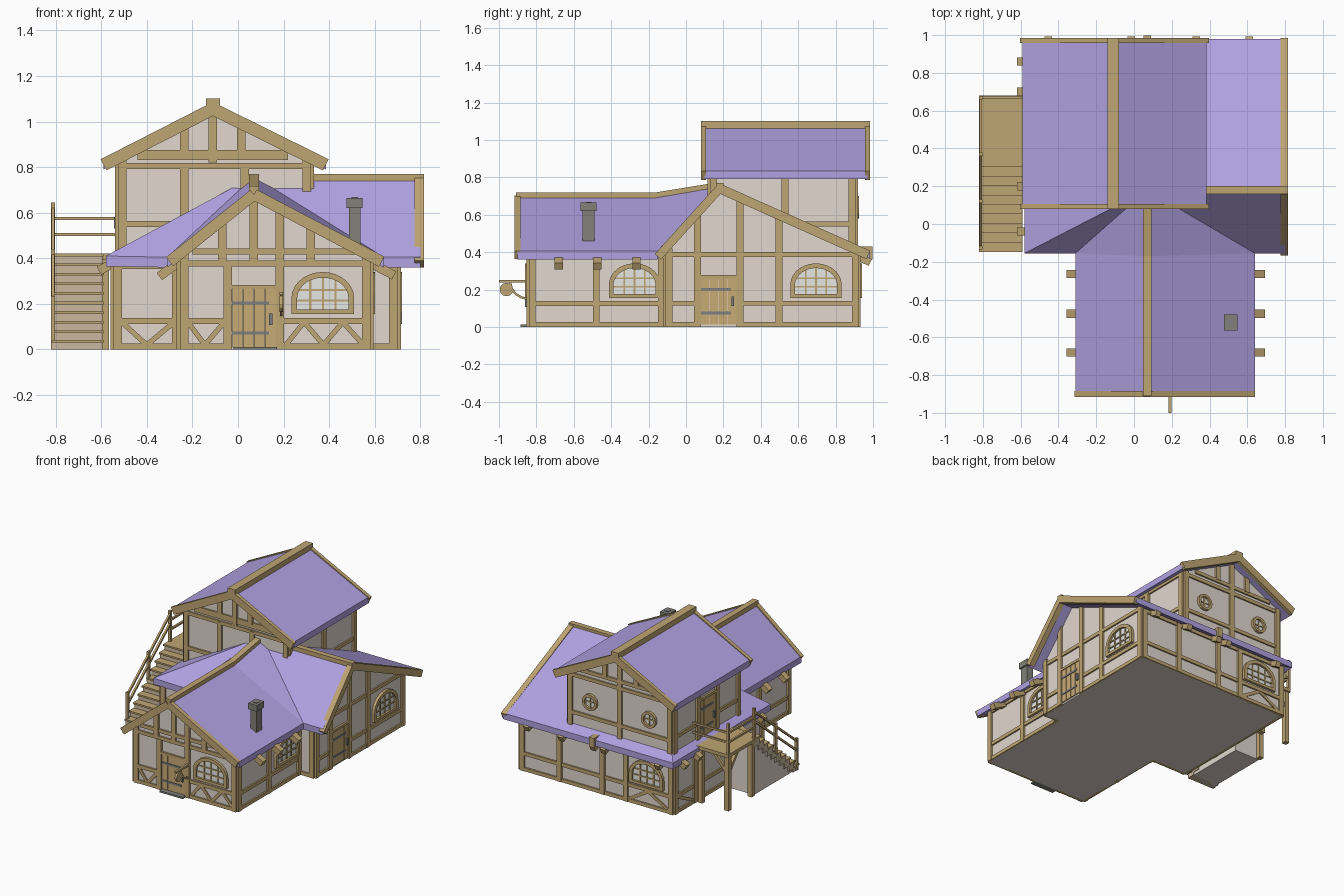
import bpy, bmesh, math
from mathutils import Matrix, Vector

if "Cube" in bpy.data.objects:
    bpy.data.objects.remove(bpy.data.objects["Cube"])

def material(name, r, g, b):
    m = bpy.data.materials.new(name)
    m.diffuse_color = (r, g, b, 1)
    m.use_nodes = True
    m.node_tree.nodes["Principled BSDF"].inputs["Base Color"].default_value = m.diffuse_color
    return m

WOOD = material("timber", .52, .38, .17)
ROOF = material("purple roof", .44, .36, .76)
PLASTER = material("plaster", .76, .68, .62)
DOOR = material("door planks", .58, .41, .18)
RISER = material("pale stair wood", .60, .48, .35)
STONE = material("grey stone", .22, .22, .19)
METAL = material("iron", .20, .21, .22)
GLASS = material("pale glass", .82, .82, .80)

def place(x=0, y=0, turn=0):
    return Matrix.Translation((x, y, 0)) @ Matrix.Rotation(math.radians(turn), 4, 'Z')

def make(name, mat, prisms, M=Matrix()):
    """Each prism is (XZ polygon, y0, y1) in local space."""
    bm = bmesh.new()
    for pts, y0, y1 in prisms:
        a = [bm.verts.new(M @ Vector((x, y0, z))) for x, z in pts]
        b = [bm.verts.new(M @ Vector((x, y1, z))) for x, z in pts]
        bm.faces.new(a)
        bm.faces.new(b[::-1])
        for i in range(len(a)):
            j = (i + 1) % len(a)
            bm.faces.new((a[i], b[i], b[j], a[j]))
    return finish(name, mat, bm)

def finish(name, mat, bm):
    bmesh.ops.recalc_face_normals(bm, faces=bm.faces)
    me = bpy.data.meshes.new(name)
    bm.to_mesh(me)
    bm.free()
    me.materials.append(mat)
    ob = bpy.data.objects.new(name, me)
    bpy.context.collection.objects.link(ob)
    return ob

def rect(x0, z0, x1, z1):
    return [(x0, z0), (x1, z0), (x1, z1), (x0, z1)]

def bar(x0, z0, x1, z1, w=.035):
    dx, dz = x1 - x0, z1 - z0
    k = w / 2 / math.hypot(dx, dz)
    nx, nz = -dz * k, dx * k
    return [(x0 + nx, z0 + nz), (x0 - nx, z0 - nz), (x1 - nx, z1 - nz), (x1 + nx, z1 + nz)]

def box(name, mat, x0, x1, y0, y1, z0, z1):
    return make(name, mat, [(rect(x0, z0, x1, z1), y0, y1)])

def timbers(name, M, posts=(), rails=(), braces=()):
    """posts: (x, z0, z1); rails: (x0, x1, z); braces: (x0, z0, x1, z1)."""
    p = [(bar(x, a, x, b, .037), -.014, .012) for x, a, b in posts]
    p += [(bar(a, z, b, z, .026), -.011, .01) for a, b, z in rails]
    p += [(bar(*b, .022), -.008, .01) for b in braces]
    make(name, WOOD, p, M)

def arch_pts(cx, z0, w, h, spring, n=14):
    top = [(cx + w / 2 * math.cos(math.pi * i / n),
            z0 + spring + (h - spring) * math.sin(math.pi * i / n)) for i in range(n + 1)]
    return [(cx + w / 2, z0)] + top + [(cx - w / 2, z0)]

def arch_window(name, M, cx, z0=.155, w=.275, h=.185):
    out, inn = arch_pts(cx, z0, w, h, .07), arch_pts(cx, z0 + .02, w - .05, h - .045, .05)
    n = len(out)
    frame = [([out[i], out[(i + 1) % n], inn[(i + 1) % n], inn[i]], -.02, .005) for i in range(n)]
    for k in (-.055, 0, .055):
        frame.append((bar(cx + k, z0 + .01, cx + k, z0 + (.155 if k else .165), .009), -.01, 0))
    for z in (.06, .105):
        frame.append((bar(cx - w * .43, z0 + z, cx + w * .43, z0 + z, .009), -.01, 0))
    make(name + "_frame", WOOD, frame, M)
    make(name + "_pane", GLASS, [(inn, -.004, .002)], M)

def round_window(name, M, cx, cz, r=.06, n=12):
    c = lambda q: [(cx + q * math.cos(2 * math.pi * i / n), cz + q * math.sin(2 * math.pi * i / n)) for i in range(n)]
    o, q = c(r), c(r * .68)
    frame = [([o[i], o[(i + 1) % n], q[(i + 1) % n], q[i]], -.02, .005) for i in range(n)]
    frame += [(bar(cx - r * .7, cz, cx + r * .7, cz, .009), -.01, 0), (bar(cx, cz - r * .7, cx, cz + r * .7, .009), -.01, 0)]
    make(name + "_frame", WOOD, frame, M)
    make(name + "_pane", GLASS, [(q, -.004, .002)], M)

def door(name, M, x0, x1, z0, z1):
    w = (x1 - x0) / 4
    make(name + "_planks", DOOR, [(rect(x0 + i * w + .001, z0, x0 + (i + 1) * w - .001, z1), -.008, .005) for i in range(4)], M)
    make(name + "_lintel", WOOD, [(rect(x0 - .01, z1 - .005, x1 + .01, z1 + .013), -.014, .005)], M)
    hinges = [(rect(x0, z0 + f * (z1 - z0), x1 - .03, z0 + f * (z1 - z0) + .014), -.012, 0) for f in (.22, .72)]
    make(name + "_ironwork", METAL, hinges + [(rect(x1 - .028, z0 + .1, x1 - .014, z0 + .15), -.02, 0)], M)

def sheet_roof(name, verts, faces, drop=.045):
    """Roof planes thickened straight down."""
    bm = bmesh.new()
    v = [bm.verts.new(p) for p in verts]
    f = [bm.faces.new([v[i] for i in q]) for q in faces]
    new = bmesh.ops.extrude_face_region(bm, geom=f, use_keep_orig=True)["geom"]
    for e in new:
        if isinstance(e, bmesh.types.BMVert):
            e.co.z -= drop
    finish(name, ROOF, bm)

FRONT, LEFTFRONT, BACK = place(0, -.84), place(0, -.11), place(0, .92, 180)
WING_R, WING_L = place(.58, 0, 90), place(-.255, 0, -90)
MAIN_R, MAIN_L = place(.70, 0, 90), place(-.545, 0, -90)
UP_F, UP_B, UP_R, UP_L = place(0, .13), place(0, .905, 180), place(.32, 0, 90), place(-.525, 0, -90)

# Plaster bodies
make("front_wing_walls", PLASTER, [([(-.255, 0), (.58, 0), (.58, .405), (.07, .67), (-.255, .415)], -.84, -.05)])
box("main_walls", PLASTER, -.545, .70, -.11, .92, 0, .385)
make("side_gable_wall", PLASTER, [([(-.11, .01), (.92, .01), (.92, .415), (.18, .73), (-.11, .42)], -.05 - .65, -.25)], place(0, 0, 90))
make("upper_walls", PLASTER, [([(-.525, .37), (.32, .37), (.32, .835), (-.11, 1.045), (-.525, .835)], .13, .905)])

# Lower roof: front wing, right gable and left hip in one sheet
A, R, FR, VR, VL, FL, BL, BR, W0, W1, WL, WR = range(12)
sheet_roof("lower_roof",
           [(.07, .18, .76), (.80, .18, .76), (.80, -.155, .405), (.64, -.155, .405), (-.31, -.155, .405),
            (-.58, -.155, .41), (-.58, .98, .41), (.80, .98, .41), (.07, -.90, .70), (.07, -.17, .70),
            (-.31, -.90, .405), (.64, -.90, .405)],
           [(A, R, FR, VR), (A, VR, W1), (W1, VR, WR, W0), (W0, WL, VL, W1), (W1, VL, A),
            (A, VL, FL), (A, FL, BL), (A, BL, BR, R)])
sheet_roof("upper_roof",
           [(x, y, z) for y in (.10, .97) for x, z in ((-.59, .835), (-.11, 1.075), (.385, .835))],
           [(0, 1, 4, 3), (1, 2, 5, 4)])

# Ridge beams
box("upper_ridge_beam", WOOD, -.14, -.08, .08, .985, 1.05, 1.10)
box("side_ridge_beam", WOOD, .06, .815, .16, .20, .735, .77)
make("wing_ridge_beam", WOOD, [([(-.91, .68), (-.17, .68), (.18, .74), (.18, .775), (-.17, .718), (-.91, .718)], -.092, -.048)], place(0, 0, 90))

# Barge boards
for nm, y0 in (("upper_front", .08), ("upper_back", .958)):
    make(nm + "_barge_boards", WOOD, [(bar(-.11, 1.055, s, .81, .055), y0, y0 + .027) for s in (-.59, .385)])
make("wing_barge_boards", WOOD, [(bar(.07, .68, .63, .385, .05), -.917, -.885), (bar(.07, .68, -.30, .385, .05), -.917, -.885)])
make("side_barge_boards", WOOD, [(bar(.18, .74, -.15, .375, .045), -.815, -.775), (bar(.18, .74, .975, .385, .05), -.815, -.775)], place(0, 0, 90))

# Timber frames, wall by wall
timbers("front_timbers", FRONT,
        [(-.235, 0, .42), (-.045, 0, .37), (.183, 0, .60), (.562, 0, .40), (.07, .39, .66), (-.07, .39, .55), (.32, .39, .53)],
        [(-.25, .575, .378), (-.2, .52, .43), (-.25, -.05, .125), (.19, .575, .125), (-.25, -.04, .013), (.19, .575, .013)],
        [(-.22, .12, -.145, .02), (-.06, .12, -.145, .02), (.21, .02, .29, .12), (.55, .02, .46, .12), (.29, .12, .375, .02), (.46, .12, .375, .02)])
timbers("front_left_timbers", LEFTFRONT, [(-.527, 0, .39), (-.27, 0, .39)], [(-.54, -.26, z) for z in (.013, .125, .365)],
        [(-.51, .12, -.4, .02), (-.28, .12, -.4, .02)])
timbers("front_right_timbers", LEFTFRONT, [(.682, 0, .41)], [(.58, .70, .013), (.58, .70, .38)])
timbers("wing_right_timbers", WING_R, [(-.822, 0, .4), (-.48, 0, .4), (-.13, 0, .4)], [(-.83, -.11, z) for z in (.013, .125, .38)])
timbers("wing_left_timbers", WING_L, [(.822, 0, .4), (.48, 0, .4), (.13, 0, .4)], [(.11, .83, z) for z in (.013, .125, .38)])
timbers("side_timbers", MAIN_R,
        [(-.092, 0, .42), (.062, 0, .61), (.288, 0, .68), (.498, 0, .58), (.905, 0, .41)],
        [(-.1, .91, .387), (.3, .91, .127), (-.1, .06, .127), (-.1, .08, .013), (.28, .91, .013)])
timbers("back_timbers", BACK, [(x, 0, .38) for x in (-.682, -.38, -.03, .16, .527)],
        [(-.69, .53, z) for z in (.013, .127, .37)], [(.18, .02, .34, .115), (.51, .02, .34, .115)])
timbers("left_timbers", MAIN_L, [(x, 0, .38) for x in (-.902, -.68, -.2, .092)],
        [(-.91, .1, z) for z in (.013, .127, .37)], [(-.89, .12, -.69, .02)])
timbers("upper_front_timbers", UP_F,
        [(-.507, .4, .83), (-.235, .4, .81), (.03, .6, .81), (.302, .4, .83), (-.11, .82, 1.04), (-.235, .86, .97), (.015, .86, .97)],
        [(-.52, .315, .805), (-.44, .22, .845), (-.44, .22, .862), (-.52, .315, .55)])
timbers("upper_back_timbers", UP_B,
        [(-.302, .4, .83), (.10, .4, 1.04), (.507, .4, .83), (-.02, .86, .97), (.235, .86, .97)],
        [(-.315, .52, .805), (-.22, .44, .855), (-.315, .52, .53)])
timbers("upper_right_timbers", UP_R, [(.148, .4, .83), (.53, .4, .83), (.888, .4, .83)], [(.13, .9, .81), (.13, .9, .55)])
timbers("upper_left_timbers", UP_L, [(-.148, .4, .83), (-.40, .4, .83), (-.62, .4, .83), (-.888, .4, .83)],
        [(-.9, -.13, .81), (-.9, -.62, .55), (-.40, -.13, .55)])

# Rafter ends under the eaves
make("wing_rafter_ends", WOOD, [(s, y - .022, y + .022) for y in (-.68, -.475, -.265)
     for s in (bar(.57, .385, .685, .325, .04), bar(-.245, .395, -.345, .32, .04))])
make("back_rafter_ends", WOOD, [(bar(.90, .385, .985, .345, .04), -x - .02, -x + .02)
     for x in (-.455, -.015, .07, .33, .61)], place(0, 0, 90))
make("left_rafter_ends", WOOD, [(bar(-.53, .39, -.61, .345, .04), y - .022, y + .022) for y in (-.04, .2, .70, .86)])
box("back_eave_peg", WOOD, .05, .09, .93, .998, .36, .43)

# Windows and doors
arch_window("front_window", FRONT, .372)
arch_window("wing_side_window", WING_R, -.275)
arch_window("side_window", MAIN_R, .695)
arch_window("back_window", BACK, .33)
round_window("upper_window_a", UP_B, -.14, .64)
round_window("upper_window_b", UP_B, .34, .64)
door("front_door", FRONT, -.026, .165, .008, .27)
door("side_door", MAIN_R, .08, .27, .012, .265)
door("landing_door", UP_L, -.60, -.42, .43, .71)
box("door_step", STONE, -.02, .17, -.885, -.84, 0, .012)

# Chimney
box("chimney_shaft", STONE, .487, .537, -.553, -.49, .42, .63)
box("chimney_cap", STONE, .477, .547, -.563, -.478, .62, .665)
box("chimney_flue", METAL, .497, .527, -.535, -.505, .66, .668)

# Outside stair
N, Y0, RUN, RISE = 10, -.14, .05, .042
make("stair_body", PLASTER, [([(Y0, 0), (Y0 + N * RUN, 0), (Y0 + N * RUN, .385), (Y0 + RUN, .02)], .60, .805)], place(0, 0, 90))
make("stair_risers", RISER, [(rect(-.815, max(0, i * RISE - .02), -.595, (i + 1) * RISE - .01), Y0 + i * RUN, Y0 + (i + 1) * RUN + .01) for i in range(N)])
make("stair_treads", WOOD, [(rect(-.82, (i + 1) * RISE - .012, -.59, (i + 1) * RISE), Y0 + i * RUN - .008, Y0 + (i + 1) * RUN) for i in range(N)])
box("stair_landing", WOOD, -.82, -.53, .355, .68, .395, .42)
make("landing_posts", WOOD, [(rect(-.815, 0, -.78, .40), y, y + .035) for y in (.365, .635)]
     + [(rect(-.60, 0, -.565, .40), .635, .67), (bar(-.79, .28, -.69, .395, .022), .642, .664)])
make("landing_braces", WOOD, [(bar(.645, .28, .55, .395, .022), .787, .809)], place(0, 0, 90))

# Railings
make("rail_posts", WOOD, [(rect(-.82, z0, -.802, z1), y - .009, y + .009)
     for y, z0, z1 in ((-.125, 0, .235), (.12, .22, .44), (.37, .4, .645), (.668, .4, .645))]
     + [(bar(-.81, z, -.525, z, .014), .662, .674) for z in (.505, .575)])
make("side_rails", WOOD, [(p, .804, .818) for z in (0, -.07)
     for p in (bar(-.125, .215 + z, .37, .62 + z, .014), bar(.37, .575 + z, .668, .575 + z, .014))], place(0, 0, 90))

# Hanging sign on a curved bracket
SIGN = place(.19, 0, 90)
brace = [(-.84 - .10 * math.sin(t), .24 - .09 * math.cos(t)) for t in (0, .4, .8, 1.2, 1.57)]
make("sign_bracket", WOOD, [(bar(-.84, .245, -1.0, .245, .014), -.008, .008)]
     + [(bar(*brace[i], *brace[i + 1], .012), -.006, .006) for i in range(4)], SIGN)
make("sign_disc", WOOD, [([(-.96 + .036 * math.cos(i * math.pi / 6), .2 + .036 * math.sin(i * math.pi / 6)) for i in range(12)], -.008, .008)], SIGN)
